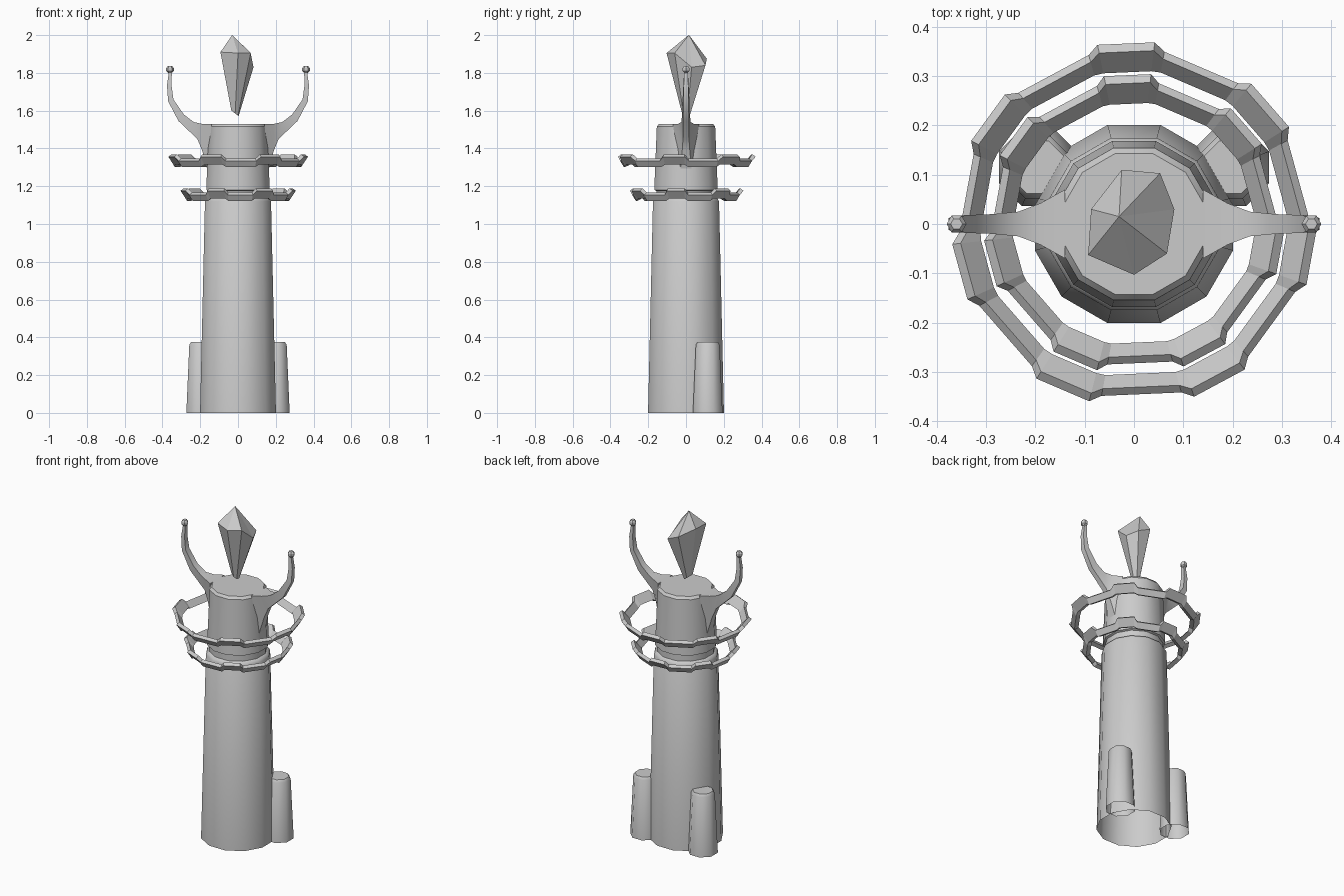
import bpy
import bmesh
from math import sin, cos, radians, pi, tau

cube = bpy.data.objects.get("Cube")
if cube:
    bpy.data.objects.remove(cube, do_unlink=True)

stone = bpy.data.materials.new("grey_stone")
stone.use_nodes = True
GREY = (0.6, 0.6, 0.6, 1)
stone.diffuse_color = GREY
stone.node_tree.nodes["Principled BSDF"].inputs["Base Color"].default_value = GREY


def loft(name, loops, closed=False, cap_start=False, cap_end=False, smooth=None):
    """Skin a list of equal-length vertex loops."""
    bm = bmesh.new()
    rows = [[bm.verts.new(p) for p in loop] for loop in loops]
    n = len(rows[0])
    pairs = list(zip(rows, rows[1:]))
    if closed:
        pairs.append((rows[-1], rows[0]))
    for a, b in pairs:
        for i in range(n):
            j = (i + 1) % n
            bm.faces.new((a[i], a[j], b[j], b[i]))
    if cap_start:
        bm.faces.new(rows[0][::-1])
    if cap_end:
        bm.faces.new(rows[-1])
    bmesh.ops.recalc_face_normals(bm, faces=bm.faces)
    mesh = bpy.data.meshes.new(name)
    bm.to_mesh(mesh)
    bm.free()
    mesh.materials.append(stone)
    obj = bpy.data.objects.new(name, mesh)
    bpy.context.collection.objects.link(obj)
    if smooth:
        bpy.ops.object.select_all(action='DESELECT')
        obj.select_set(True)
        bpy.context.view_layer.objects.active = obj
        bpy.ops.object.shade_smooth_by_angle(angle=radians(smooth))
    return obj


def column(name, profile, sides, centre=(0, 0), smooth=35):
    """Open-bottomed turned column from (radius, height) pairs."""
    loops = [[(centre[0] + r * cos((i + 0.5) * tau / sides),
               centre[1] + r * sin((i + 0.5) * tau / sides), z)
              for i in range(sides)] for r, z in profile]
    return loft(name, loops, cap_end=True, smooth=smooth)


# Main tower with a narrow groove behind the lower ring
column("tower", [(0.208, 0), (0.181, 1.12), (0.172, 1.135), (0.162, 1.14),
                 (0.162, 1.175), (0.174, 1.18), (0.16, 1.515), (0.148, 1.53)], 12)

# Two small columns against the back
for side, label in ((1, "left"), (-1, "right")):
    column(label + "_back_column", [(0.085, 0), (0.068, 0.36), (0.058, 0.375)],
           8, (0.195 * side, 0.115), 46)


# Floating rings: flared bands with seven raised tabs
def ring(name, radius, z):
    loops = []
    for k in range(7):
        for offset, up in ((-12.5, 0), (-9, 1), (9, 1), (12.5, 0)):
            a = radians(92.5 + offset) + k * tau / 7
            section = ((radius - 0.058, z + 0.01 + 0.012 * up),
                       (radius - 0.03 + 0.014 * up, z + 0.045 + 0.022 * up),
                       (radius - 0.015 + 0.016 * up, z + 0.032 + 0.022 * up),
                       (radius - 0.035, z + 0.012 * up))
            loops.append([(r * cos(a), r * sin(a), h) for r, h in section])
    return loft(name, loops, closed=True)


ring("upper_ring", 0.37, 1.302)
ring("lower_ring", 0.305, 1.122)

# Curved prongs: inner x, z, half width, then outer x, z, half width
PRONG = [(0.14, 1.53, 0.07, 0.16, 1.28, 0.03),
         (0.19, 1.53, 0.042, 0.19, 1.39, 0.02),
         (0.235, 1.54, 0.025, 0.215, 1.45, 0.016),
         (0.287, 1.58, 0.02, 0.315, 1.545, 0.015),
         (0.342, 1.66, 0.018, 0.37, 1.65, 0.014),
         (0.352, 1.735, 0.014, 0.376, 1.735, 0.012),
         (0.35, 1.81, 0.01, 0.365, 1.81, 0.009)]
for side, label in ((1, "left"), (-1, "right")):
    loops = [[(side * xi, wi, zi), (side * xi, -wi, zi),
              (side * xo, -wo, zo), (side * xo, wo, zo)]
             for xi, zi, wi, xo, zo, wo in PRONG]
    loft(label + "_prong", loops, cap_start=True, cap_end=True, smooth=30)
    # Faceted knob at the tip
    knob = [[(side * 0.36 + r * cos(i * pi / 3), r * sin(i * pi / 3), z) for i in range(6)]
            for r, z in ((0.01, 1.8), (0.02, 1.81), (0.02, 1.825), (0.012, 1.836))]
    loft(label + "_prong_knob", knob, cap_start=True, cap_end=True)

# Floating crystal with an uneven girdle
girdle = [(-0.025, 0.11, 1.875), (-0.087, 0.03, 1.91), (-0.093, -0.063, 1.91),
          (0, -0.103, 1.905), (0.067, -0.06, 1.905), (0.082, 0.03, 1.83),
          (0.053, 0.103, 1.84)]
foot = [(-0.015 + x * 0.22, y * 0.2, 1.585 - 0.17 * x) for x, y, z in girdle]
apex = [(-0.03 + x * 0.01, 0.015 + y * 0.01, 2.0) for x, y, z in girdle]
loft("crystal", [foot, girdle, apex], cap_start=True, cap_end=True)
